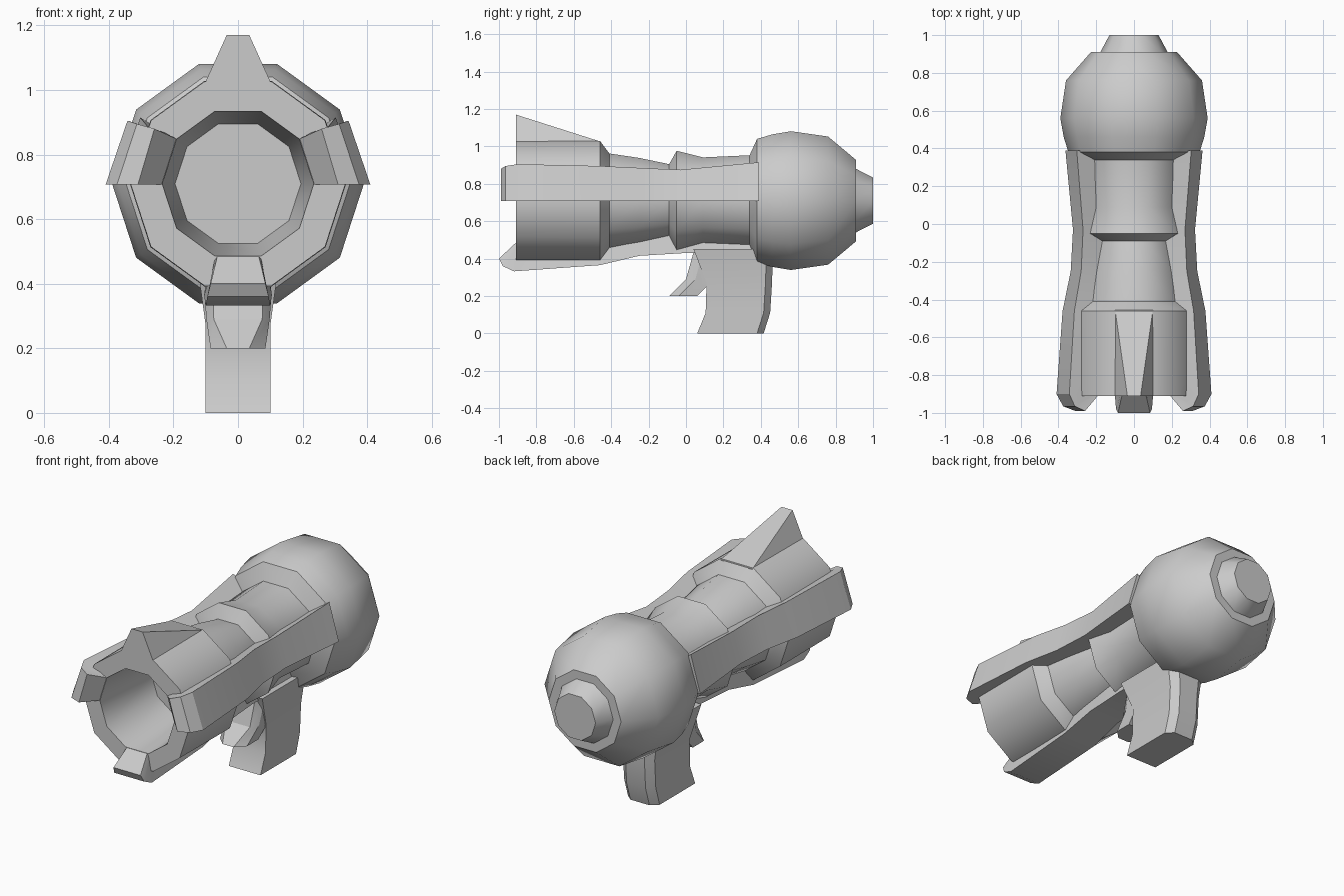
import bpy, bmesh
from math import cos, sin, radians

if "Cube" in bpy.data.objects:
    bpy.data.objects.remove(bpy.data.objects["Cube"])

CZ = 0.71  # height of the barrel axis


def loft(name, rings, smooth=37):
    """Skin a list of equal-length point rings and cap both ends."""
    bm = bmesh.new()
    rows = [[bm.verts.new(p) for p in ring] for ring in rings]
    n = len(rows[0])
    for a, b in zip(rows, rows[1:]):
        for i in range(n):
            j = (i + 1) % n
            bm.faces.new((a[i], a[j], b[j], b[i]))
    bm.faces.new(rows[0])
    bm.faces.new(rows[-1])
    bmesh.ops.recalc_face_normals(bm, faces=bm.faces)
    mesh = bpy.data.meshes.new(name)
    bm.to_mesh(mesh)
    bm.free()
    obj = bpy.data.objects.new(name, mesh)
    bpy.context.collection.objects.link(obj)
    bpy.ops.object.select_all(action='DESELECT')
    obj.select_set(True)
    bpy.context.view_layer.objects.active = obj
    bpy.ops.object.shade_smooth_by_angle(angle=radians(smooth))
    return obj


def decagon(y, r):
    return [(r * cos(radians(36 * k)), y, CZ + r * sin(radians(36 * k))) for k in range(10)]


# Ten-sided body: bore, muzzle, waisted barrel, rear bulb and end cap
profile = [(-.50, .195), (-.91, .235), (-.91, .333), (-.46, .335), (-.41, .265),
           (-.25, .24), (-.09, .205), (-.05, .28), (.09, .243), (.34, .255),
           (.38, .347), (.46, .372), (.56, .39), (.76, .36), (.91, .228),
           (.91, .178), (1.0, .13)]
loft("barrel_body", [decagon(y, r) for y, r in profile])

# Side rails: outer y, outer radius, top height, inner y, inner radius
side = [(-.99, .31, .88, -.908, .235), (-.965, .375, .895, -.905, .24),
        (-.90, .41, .905, -.90, .26), (-.46, .378, .895, -.46, .25),
        (-.25, .335, .885, -.25, .18), (-.03, .323, .875, -.03, .18),
        (.39, .363, .915, .39, .2)]
c, s = cos(radians(36)), sin(radians(36))
for label, m in (("right", 1), ("left", -1)):
    loft(label + "_rail", [[(m * R, y, CZ - .003), (m * R * .835, y, zt),
                            (m * r * c, yi, CZ + r * s), (m * r, yi, CZ - .003)]
                           for y, R, zt, yi, r in side], 30)

# Bottom rail: outer y, outer half width, outer height, inner y, inner height
under = [(-1.0, .085, .40, -.908, .4865), (-.98, .095, .36, -.905, .48),
         (-.92, .10, .332, -.90, .46), (-.46, .105, .365, -.46, .46),
         (-.25, .098, .415, -.25, .54), (0, .095, .43, 0, .54),
         (.42, .10, .425, .42, .54)]
loft("bottom_rail", [[(-w, y, z), (w, y, z), (w * .75, yi, zi), (-w * .75, yi, zi)]
                     for y, w, z, yi, zi in under], 30)

# Sight fin on top of the muzzle
fin = [(-.91, .035, 1.17), (-.455, .10, 1.025)]
loft("top_fin", [[(-.103, y, .99), (-.103, y, 1.02), (-w, y, z),
                  (w, y, z), (.103, y, 1.02), (.103, y, .99)] for y, w, z in fin], 20)

# Grip with chamfered back: height, front y, back y, half width
grip = [(0, .06, .415, .10), (.11, .105, .45, .10), (.27, .11, .46, .10),
        (.45, .04, .465, .125)]
loft("grip", [[(-w, f, z), (w, f, z), (w, b - .035, z), (w * .6, b, z),
               (-w * .6, b, z), (-w, b - .035, z)] for z, f, b, w in grip], 25)

# Trigger with chamfered front: height, front y, back y, front and back half widths
trigger = [(.20, -.09, .06, .035, .085), (.29, 0, .15, .075, .098),
           (.45, .045, .2, .08, .11)]
loft("trigger", [[(-w, f, z), (w, f, z), (v, f + .05, z), (v, b, z),
                  (-v, b, z), (-v, f + .05, z)] for z, f, b, w, v in trigger], 25)
